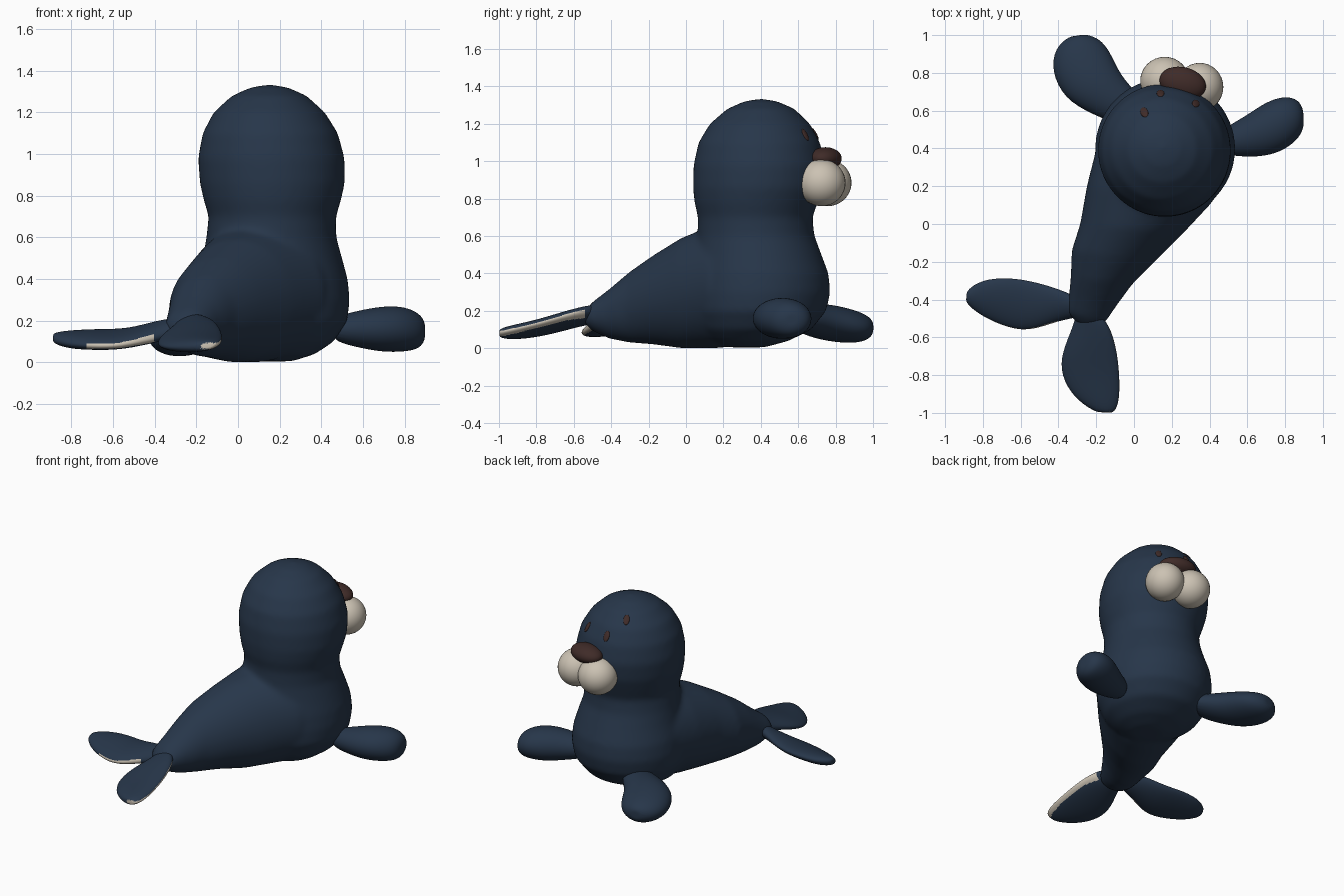
import bpy, bmesh, math
from mathutils import Vector, Matrix

if "Cube" in bpy.data.objects:
    bpy.data.objects.remove(bpy.data.objects["Cube"])


def material(name, rgb):
    m = bpy.data.materials.new(name)
    m.diffuse_color = (*rgb, 1)
    m.use_nodes = True
    m.node_tree.nodes["Principled BSDF"].inputs["Base Color"].default_value = m.diffuse_color
    return m


NAVY = material("navy plush", (0.020, 0.037, 0.068))
CREAM = material("cream plush", (0.60, 0.54, 0.45))
BROWN = material("dark brown", (0.050, 0.024, 0.021))


def add_object(name, bm, mats):
    bmesh.ops.recalc_face_normals(bm, faces=bm.faces)
    mesh = bpy.data.meshes.new(name)
    bm.to_mesh(mesh)
    bm.free()
    obj = bpy.data.objects.new(name, mesh)
    bpy.context.collection.objects.link(obj)
    for m in mats:
        mesh.materials.append(m)
    mesh.shade_smooth()
    return obj


def loft(bm, rings, n=24):
    """Skin elliptical rings given as (centre, half axis u, half axis w)."""
    rows = []
    for c, u, w in rings:
        rows.append([bm.verts.new(c + u * math.cos(2 * math.pi * i / n)
                                  + w * math.sin(2 * math.pi * i / n)) for i in range(n)])
    for a, b in zip(rows, rows[1:]):
        for i in range(n):
            j = (i + 1) % n
            bm.faces.new((a[i], a[j], b[j], b[i]))
    for row, ring in ((rows[0], rings[0]), (rows[-1], rings[-1])):
        tip = bm.verts.new(ring[0])
        for i in range(n):
            bm.faces.new((row[i], row[(i + 1) % n], tip))


def span_rings(stations):
    """Each station is left edge xyz, right edge xyz, half thickness."""
    out = []
    for s in stations:
        a, b = Vector(s[:3]), Vector(s[3:6])
        out.append(((a + b) / 2, (b - a) / 2, Vector((0, 0, s[6]))))
    return out


def bake(obj):
    """Apply the modifiers of an object."""
    deps = bpy.context.evaluated_depsgraph_get()
    mesh = bpy.data.meshes.new_from_object(obj.evaluated_get(deps))
    obj.modifiers.clear()
    obj.data = mesh
    mesh.shade_smooth()


def flipper(name, stations, mats=(NAVY,)):
    bm = bmesh.new()
    loft(bm, span_rings(stations))
    obj = add_object(name, bm, mats)
    obj.modifiers.new("round", 'SUBSURF').levels = 2
    bake(obj)
    return obj


def ellipsoid(name, centre, radii, mat, rot=Matrix.Identity(3)):
    bm = bmesh.new()
    bmesh.ops.create_uvsphere(bm, u_segments=32, v_segments=20, radius=1)
    for v in bm.verts:
        v.co = rot @ Vector([a * b for a, b in zip(v.co, radii)]) + Vector(centre)
    return add_object(name, bm, [mat])


# Body: upright head and chest fused with a tapering tail
column = [  # z, centre x, centre y, radius
    (0.005, 0.16, 0.32, 0.10), (0.04, 0.16, 0.34, 0.21), (0.10, 0.16, 0.37, 0.30),
    (0.20, 0.165, 0.39, 0.36), (0.30, 0.165, 0.40, 0.372), (0.40, 0.165, 0.40, 0.362),
    (0.50, 0.165, 0.39, 0.335), (0.60, 0.16, 0.375, 0.312), (0.70, 0.165, 0.37, 0.306),
    (0.78, 0.165, 0.375, 0.330), (0.86, 0.165, 0.385, 0.348), (0.98, 0.16, 0.392, 0.352),
    (1.10, 0.155, 0.392, 0.325), (1.20, 0.15, 0.395, 0.268), (1.28, 0.15, 0.40, 0.18),
    (1.32, 0.15, 0.40, 0.09), (1.332, 0.15, 0.40, 0.02)]
tail = [  # left x, y, right x, y, bottom, top
    (-0.20, 0.40, 0.52, 0.32, 0.02, 0.69), (-0.25, 0.20, 0.41, 0.11, 0.00, 0.66),
    (-0.285, 0.00, 0.26, -0.05, 0.00, 0.59), (-0.33, -0.14, 0.11, -0.20, 0.02, 0.50),
    (-0.335, -0.28, -0.01, -0.32, 0.03, 0.41), (-0.345, -0.38, -0.09, -0.43, 0.05, 0.32),
    (-0.35, -0.47, -0.15, -0.52, 0.09, 0.25), (-0.30, -0.53, -0.19, -0.55, 0.13, 0.20)]
bm = bmesh.new()
loft(bm, [(Vector((x, y, z)), Vector((r, 0, 0)), Vector((0, r, 0))) for z, x, y, r in column], 48)
loft(bm, span_rings([(a, b, (lo + hi) / 2, c, d, (lo + hi) / 2, (hi - lo) / 2)
                     for a, b, c, d, lo, hi in tail]), 48)
body = add_object("body", bm, [NAVY])
remesh = body.modifiers.new("fuse", 'REMESH')
remesh.mode = 'VOXEL'
remesh.voxel_size = 0.018
smooth = body.modifiers.new("soften", 'SMOOTH')
smooth.factor = 0.5
smooth.iterations = 8
bake(body)

# Front flippers: fat paddles
flipper("front_left_flipper", [
    (-0.10, 0.53, .16, 0.06, 0.65, .16, .06), (-0.22, 0.58, .15, -0.04, 0.75, .15, .085),
    (-0.37, 0.66, .14, -0.09, 0.83, .14, .10), (-0.44, 0.81, .12, -0.13, 0.92, .12, .095),
    (-0.42, 0.93, .11, -0.18, 0.98, .11, .075), (-0.35, 0.99, .11, -0.25, 1.005, .11, .04)])
flipper("front_right_flipper", [
    (0.46, 0.50, .16, 0.46, 0.37, .16, .06), (0.59, 0.57, .16, 0.57, 0.355, .16, .09),
    (0.70, 0.65, .16, 0.69, 0.355, .16, .112), (0.80, 0.68, .16, 0.80, 0.39, .16, .11),
    (0.87, 0.66, .15, 0.88, 0.46, .15, .085), (0.895, 0.61, .15, 0.90, 0.52, .15, .04)])

# Tail flippers: flat paddles with a cream strip under one edge
left = flipper("tail_left_flipper", [
    (-0.26, -0.49, .16, -0.27, -0.40, .18, .05), (-0.40, -0.51, .12, -0.38, -0.35, .18, .045),
    (-0.56, -0.575, .08, -0.52, -0.305, .14, .04), (-0.70, -0.54, .08, -0.67, -0.28, .14, .042),
    (-0.82, -0.48, .09, -0.81, -0.295, .13, .04), (-0.89, -0.42, .11, -0.885, -0.35, .125, .025)],
    (NAVY, CREAM))
right = flipper("tail_right_flipper", [
    (-0.30, -0.44, .17, -0.20, -0.46, .20, .05), (-0.32, -0.54, .15, -0.13, -0.53, .205, .045),
    (-0.385, -0.68, .11, -0.09, -0.66, .17, .045), (-0.39, -0.80, .08, -0.075, -0.80, .13, .04),
    (-0.32, -0.92, .07, -0.075, -0.93, .10, .037), (-0.21, -0.995, .075, -0.10, -1.0, .085, .025)],
    (NAVY, CREAM))
for p in left.data.polygons:
    n, c = p.normal, p.center
    p.material_index = int(-n.y > 0.35 and n.z < 0.5 and -0.74 < c.x < -0.40)
for p in right.data.polygons:
    n, c = p.normal, p.center
    p.material_index = int(n.x - 0.5 * n.y > 0.4 and n.z < 0.5 and c.y < -0.55)

# Muzzle cheeks and nose
turn = Matrix.Rotation(math.radians(-14), 3, 'Z')
ellipsoid("left_cheek", (0.163, 0.757, 0.885), (0.13, 0.128, 0.125), CREAM)
ellipsoid("right_cheek", (0.348, 0.725, 0.885), (0.125, 0.128, 0.125), CREAM)
ellipsoid("nose", (0.258, 0.745, 1.015), (0.125, 0.085, 0.06), BROWN, turn)

# Eyes and brow: slim ovals lying on the head
for name, spot in (("left_eye", (0.14, 0.70, 1.15)), ("right_eye", (0.336, 0.65, 1.15)),
                   ("left_brow", (0.055, 0.59, 1.245))):
    _, point, normal, _ = body.closest_point_on_mesh(Vector(spot))
    ellipsoid(name, point, (0.02, 0.036, 0.008), BROWN, normal.to_track_quat('Z', 'Y').to_matrix())
